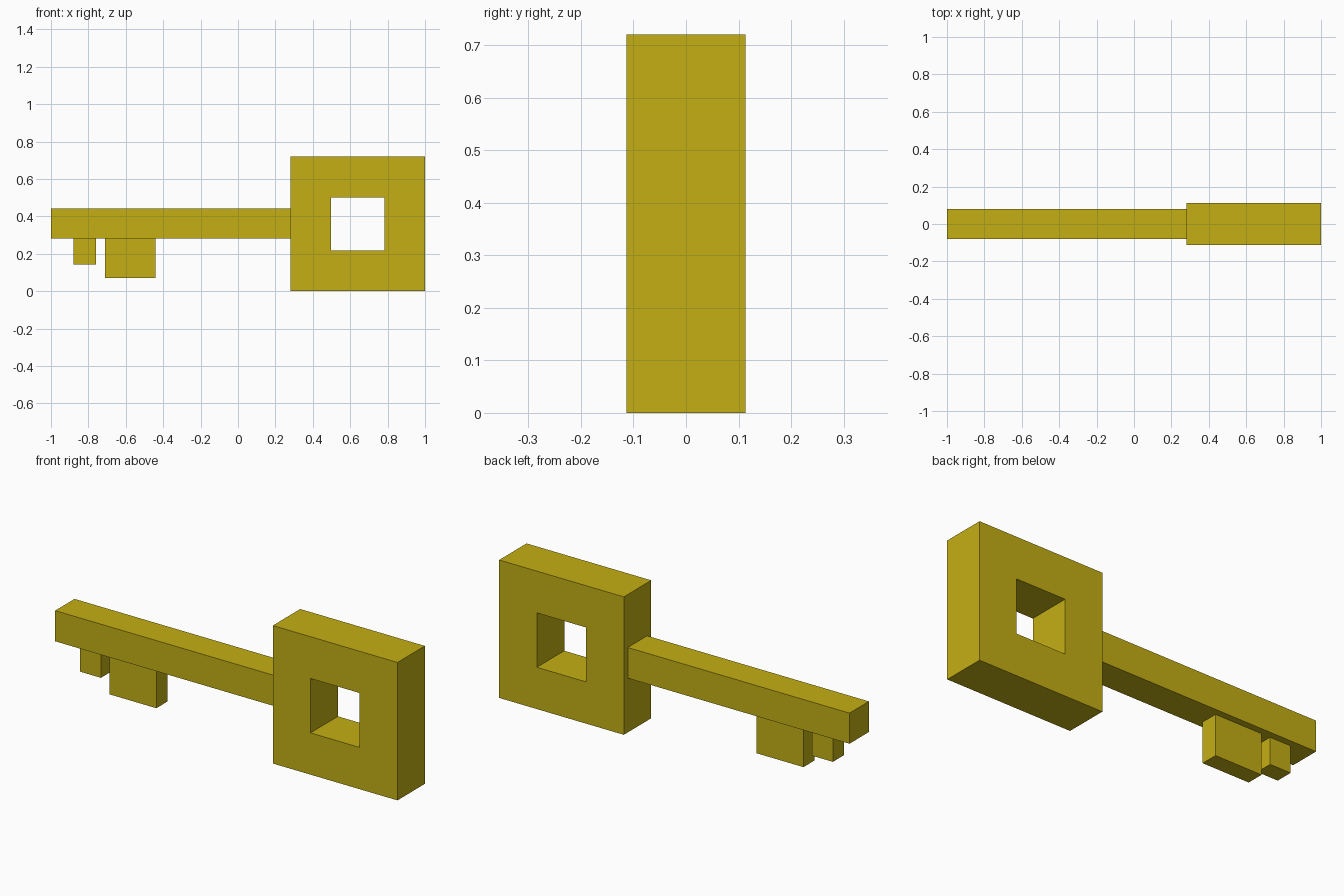
import bpy, bmesh

if "Cube" in bpy.data.objects:
    bpy.data.objects.remove(bpy.data.objects["Cube"])

mat = bpy.data.materials.new("old_gold")
mat.diffuse_color = (0.55, 0.43, 0.007, 1)
mat.use_nodes = True
mat.node_tree.nodes["Principled BSDF"].inputs["Base Color"].default_value = mat.diffuse_color


def finish(name, bm):
    bmesh.ops.recalc_face_normals(bm, faces=bm.faces[:])
    mesh = bpy.data.meshes.new(name)
    bm.to_mesh(mesh)
    bm.free()
    mesh.materials.append(mat)
    obj = bpy.data.objects.new(name, mesh)
    bpy.context.collection.objects.link(obj)
    return obj


def box(name, x0, x1, z0, z1, half_depth):
    """Box given by its front-view extents, centred on y = 0."""
    bm = bmesh.new()
    bmesh.ops.create_cube(bm, size=1)
    bmesh.ops.scale(bm, vec=(x1 - x0, 2 * half_depth, z1 - z0), verts=bm.verts)
    bmesh.ops.translate(bm, vec=((x0 + x1) / 2, 0, (z0 + z1) / 2), verts=bm.verts)
    return finish(name, bm)


def square_frame(name, cx, cz, outer, inner, half_depth):
    """Square slab with a square through-hole, as four mitred sides."""
    bm = bmesh.new()
    corners = [(-1, -1), (1, -1), (1, 1), (-1, 1)]
    loops = [[bm.verts.new((cx + sx * r, y, cz + sz * r)) for sx, sz in corners]
             for r, y in ((outer, -half_depth), (outer, half_depth),
                          (inner, half_depth), (inner, -half_depth))]
    for a, b in zip(loops, loops[1:] + loops[:1]):
        for i in range(4):
            j = (i + 1) % 4
            bm.faces.new((a[i], a[j], b[j], b[i]))
    return finish(name, bm)


# Handle with square hole
square_frame("key_bow", 0.64, 0.36, 0.36, 0.142, 0.113)
# Long square shaft
box("key_shaft", -1.0, 0.28, 0.283, 0.443, 0.08)
# Teeth below the shaft
box("small_tooth", -0.88, -0.76, 0.143, 0.283, 0.045)
box("large_tooth", -0.71, -0.44, 0.07, 0.283, 0.045)
